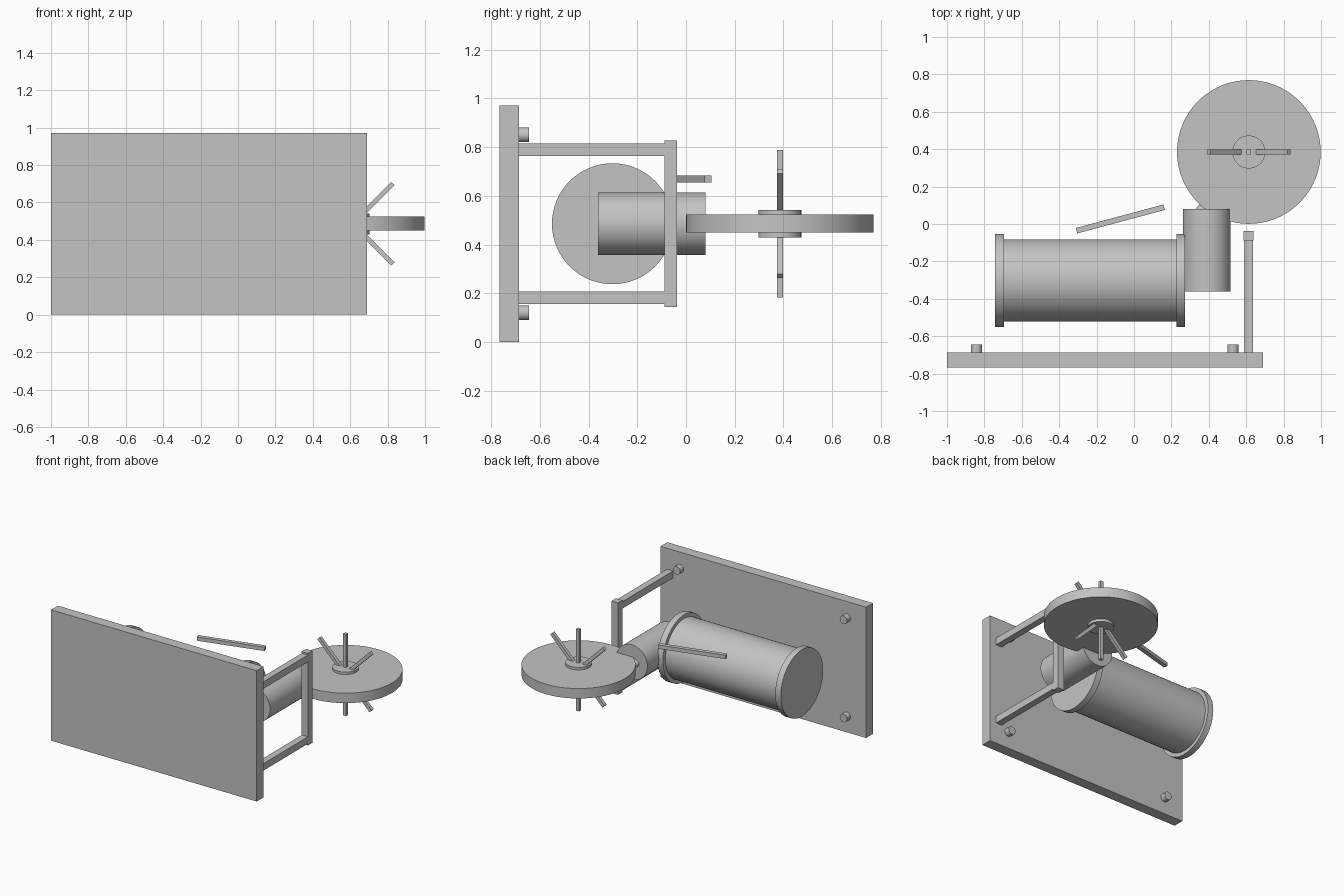
import bpy
import math
from mathutils import Vector

cube = bpy.data.objects.get("Cube")
if cube:
    bpy.data.objects.remove(cube, do_unlink=True)

grey = bpy.data.materials.new("plain_grey")
grey.use_nodes = True
colour = (0.55, 0.55, 0.55, 1)
grey.diffuse_color = colour
grey.node_tree.nodes["Principled BSDF"].inputs["Base Color"].default_value = colour


def finish(name):
    obj = bpy.context.object
    obj.name = name
    obj.data.materials.append(grey)
    return obj


def box(name, centre, size, rotation=(0, 0, 0)):
    bpy.ops.mesh.primitive_cube_add(size=1, location=centre, rotation=rotation)
    obj = finish(name)
    obj.scale = size
    return obj


def cylinder(name, start, end, radius, sides=64):
    start, end = Vector(start), Vector(end)
    axis = end - start
    bpy.ops.mesh.primitive_cylinder_add(
        vertices=sides, radius=radius, depth=axis.length,
        location=(start + end) / 2,
        rotation=axis.to_track_quat('Z', 'Y').to_euler())
    obj = finish(name)
    bpy.ops.object.shade_smooth_by_angle(angle=math.radians(30))
    return obj


MID = 0.486  # height of the shared centre line

# Mounting plate with four bolts
box("mounting_plate", (-0.155, -0.726, MID), (1.69, 0.08, 0.972))
for side, x in (("right", -0.842), ("left", 0.53)):
    for level, dz in (("lower", -0.365), ("upper", 0.365)):
        cylinder(f"bolt_{level}_{side}", (x, -0.7, MID + dz),
                 (x, -0.645, MID + dz), 0.03, 32)

# Motor barrel and its end flanges
cylinder("motor_barrel", (-0.72, -0.302, MID), (0.25, -0.302, MID), 0.22)
for side, x in (("right", -0.742), ("left", 0.227)):
    cylinder(f"motor_flange_{side}", (x, -0.302, MID), (x + 0.046, -0.302, MID), 0.248)

# Gearbox and output shaft
cylinder("gearbox", (0.389, -0.362, MID), (0.389, 0.08, MID), 0.128)
cylinder("output_shaft", (0.354, 0.062, MID), (0.48, 0.23, MID), 0.03, 32)

# Side bracket
for level, dz in (("lower", -0.304), ("upper", 0.304)):
    box(f"bracket_arm_{level}", (0.612, -0.388, MID + dz), (0.05, 0.6, 0.052))
box("bracket_post", (0.612, -0.063, MID), (0.052, 0.052, 0.684))

# Wheel, hub and radial spokes
WX, WY = 0.614, 0.385
cylinder("wheel", (WX, WY, 0.45), (WX, WY, 0.524), 0.384, 96)
cylinder("hub", (WX, WY, 0.43), (WX, WY, 0.542), 0.088)
for i, degrees in enumerate((45, 90, 135, 225, 270, 315)):
    a = math.radians(degrees)
    reach = 0.178
    box(f"spoke_{i + 1}",
        (WX + reach * math.cos(a), WY, MID + reach * math.sin(a)),
        (0.25, 0.025, 0.025), (0, -a, 0))

# Loose lever beside the motor
box("lever", (-0.073, 0.027, 0.67), (0.485, 0.03, 0.028), (0, 0, math.radians(15)))
